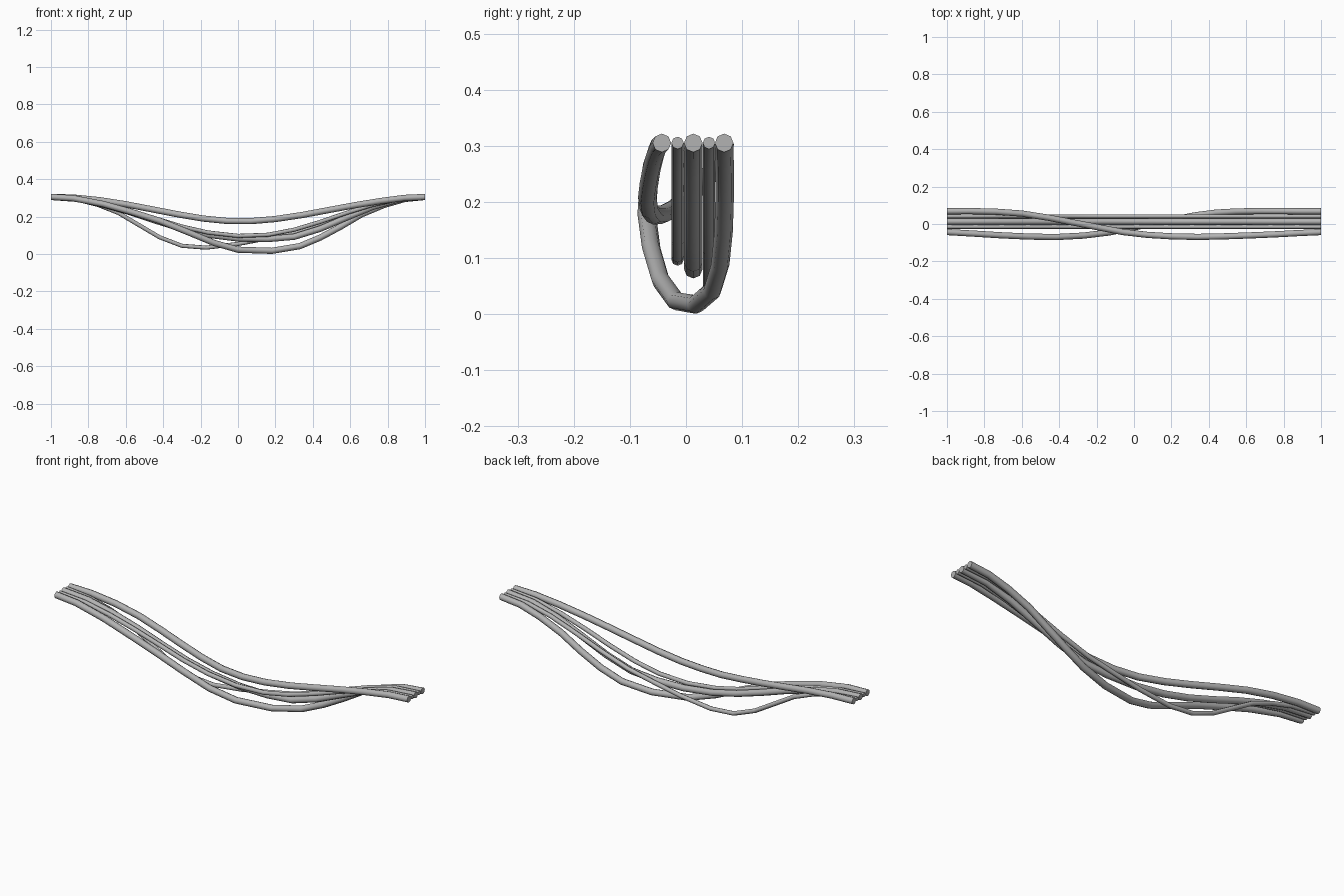
import bpy, bmesh, math
from mathutils import Vector

cube = bpy.data.objects.get("Cube")
if cube:
    bpy.data.objects.remove(cube, do_unlink=True)

# Single grey rubber colour
grey = bpy.data.materials.new("cable_grey")
grey.use_nodes = True
grey.diffuse_color = (0.45, 0.45, 0.45, 1)
grey.node_tree.nodes["Principled BSDF"].inputs["Base Color"].default_value = (0.45, 0.45, 0.45, 1)

SIDES = 8
TOP = 0.305


def cable(name, radius, path):
    """Sweep a round section along a path running in x, with closed ends."""
    pts = [Vector(p) for p in path]
    bm = bmesh.new()
    rings = []
    last = len(pts) - 1
    for i, p in enumerate(pts):
        if i in (0, last):
            tangent = Vector((1, 0, 0))
        else:
            tangent = ((pts[i + 1] - p).normalized() + (p - pts[i - 1]).normalized()).normalized()
        side = Vector((0, 0, 1)).cross(tangent).normalized()
        up = tangent.cross(side)
        ring = []
        for k in range(SIDES):
            a = 2 * math.pi * k / SIDES
            ring.append(bm.verts.new(p + radius * (math.cos(a) * up + math.sin(a) * side)))
        rings.append(ring)
    for a, b in zip(rings, rings[1:]):
        for k in range(SIDES):
            n = (k + 1) % SIDES
            bm.faces.new((a[k], a[n], b[n], b[k]))
    bm.faces.new(rings[0])
    bm.faces.new(rings[-1])
    bmesh.ops.recalc_face_normals(bm, faces=bm.faces)
    mesh = bpy.data.meshes.new(name)
    bm.to_mesh(mesh)
    bm.free()
    mesh.materials.append(grey)
    obj = bpy.data.objects.new(name, mesh)
    bpy.context.collection.objects.link(obj)
    bpy.ops.object.select_all(action="DESELECT")
    obj.select_set(True)
    bpy.context.view_layer.objects.active = obj
    bpy.ops.object.shade_smooth_by_angle(angle=math.radians(50))


def straight(y, profile):
    """Path hanging in one vertical plane from (x, z) pairs."""
    return [(x, y, z) for x, z in profile]


THICK, THIN = 0.0165, 0.011

# Highest cable, crossing from back to front over the bundle
cable("upper_crossing_cable", THICK, [
    (-1, .068, TOP), (-.88, .069, .302), (-.74, .066, .288), (-.6, .056, .266),
    (-.46, .034, .239), (-.32, .007, .212), (-.19, -.018, .190), (-.06, -.043, .177),
    (.07, -.058, .176), (.2, -.066, .187), (.34, -.069, .208), (.48, -.066, .234),
    (.62, -.061, .260), (.76, -.055, .283), (.89, -.048, .300), (1, -.043, TOP)])

# Lowest cable, crossing from front to back under the bundle
cable("lower_crossing_cable", THICK, [
    (-1, -.043, TOP), (-.88, -.050, .298), (-.72, -.060, .267), (-.57, -.067, .225),
    (-.42, -.070, .178), (-.27, -.062, .118), (-.13, -.045, .060), (0, -.018, .023),
    (.18, .018, .017), (.33, .047, .042), (.44, .061, .088), (.55, .067, .147),
    (.66, .069, .212), (.78, .069, .262), (.89, .068, .294), (1, .068, TOP)])

# Hanging cables, each in its own plane
cable("front_thin_cable", THIN, straight(-.015, [
    (-1, TOP), (-.86, .295), (-.72, .268), (-.58, .232), (-.44, .190), (-.3, .147),
    (-.16, .115), (0, .097), (.16, .103), (.3, .130), (.44, .172), (.58, .220),
    (.72, .263), (.86, .294), (1, TOP)]))
cable("middle_thick_cable", THICK, straight(.013, [
    (-1, TOP), (-.86, .295), (-.72, .265), (-.58, .225), (-.44, .178), (-.3, .135),
    (-.16, .103), (0, .083), (.16, .080), (.3, .092), (.44, .135), (.58, .194),
    (.72, .252), (.86, .292), (1, TOP)]))
cable("back_thin_cable", THIN, straight(.041, [
    (-1, TOP), (-.87, .293), (-.75, .263), (-.64, .220), (-.53, .155), (-.42, .090),
    (-.3, .044), (-.17, .034), (0, .054), (.15, .082), (.3, .113), (.45, .162),
    (.6, .218), (.74, .266), (.87, .296), (1, TOP)]))
